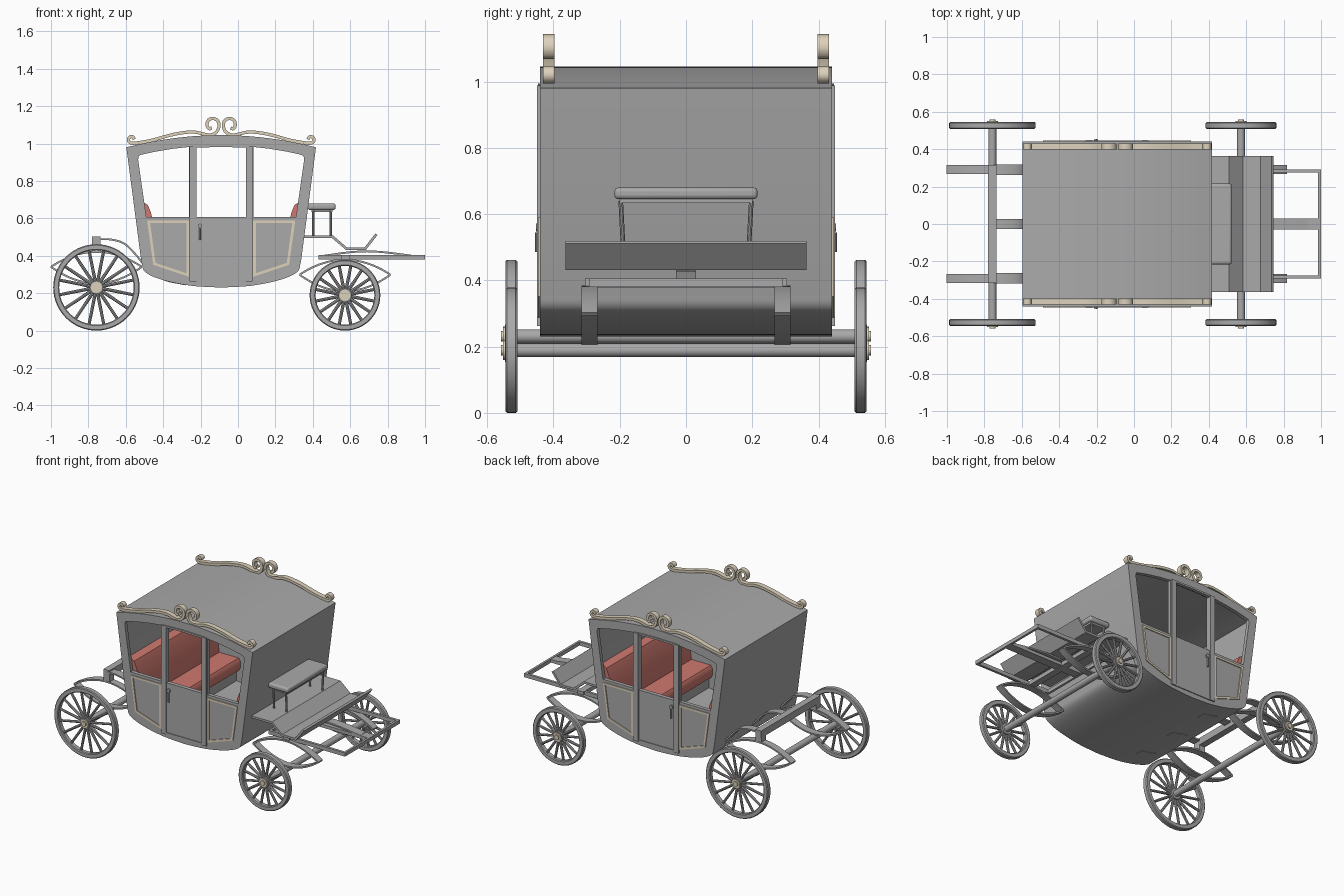
import bpy, bmesh
from math import sin, cos, pi, radians
from mathutils import Vector, Matrix

if "Cube" in bpy.data.objects:
    bpy.data.objects.remove(bpy.data.objects["Cube"])

def material(name, rgb):
    m = bpy.data.materials.new(name)
    m.diffuse_color = (*rgb, 1)
    m.use_nodes = True
    m.node_tree.nodes["Principled BSDF"].inputs["Base Color"].default_value = m.diffuse_color
    return m

GREY = material("dark_grey_paint", (0.40, 0.40, 0.40))
GOLD = material("pale_gold", (0.72, 0.64, 0.50))
RED = material("red_upholstery", (0.62, 0.19, 0.16))
CX = -0.09                      # centre line of the cabin

def shade(ob):
    bpy.ops.object.select_all(action='DESELECT')
    bpy.context.view_layer.objects.active = ob
    ob.select_set(True)
    bpy.ops.object.shade_smooth_by_angle(angle=radians(35))

def finish(name, bm, mat=None, bevel=0):
    bmesh.ops.recalc_face_normals(bm, faces=bm.faces[:])
    me = bpy.data.meshes.new(name)
    bm.to_mesh(me)
    bm.free()
    ob = bpy.data.objects.new(name, me)
    bpy.context.collection.objects.link(ob)
    me.materials.append(mat or GREY)
    if bevel:
        b = ob.modifiers.new("bevel", 'BEVEL')
        b.width, b.segments = bevel, 3
    shade(ob)
    return ob

def prism(name, pts, y0, y1, mat=None, bevel=0):
    """Extrude an x-z outline along y."""
    bm = bmesh.new()
    a = [bm.verts.new((x, y0, z)) for x, z in pts]
    b = [bm.verts.new((x, y1, z)) for x, z in pts]
    bm.faces.new(a)
    bm.faces.new(b)
    for i in range(len(pts)):
        j = (i + 1) % len(pts)
        bm.faces.new((a[i], a[j], b[j], b[i]))
    return finish(name, bm, mat, bevel)

def box(name, x0, x1, y0, y1, z0, z1, mat=None, bevel=0):
    return prism(name, [(x0, z0), (x1, z0), (x1, z1), (x0, z1)], y0, y1, mat, bevel)

def smooth(pts, n=6):
    """Catmull-Rom curve through the points."""
    p = [Vector(q) for q in pts]
    p = [2 * p[0] - p[1]] + p + [2 * p[-1] - p[-2]]
    out = []
    for a, b, c, d in zip(p, p[1:], p[2:], p[3:]):
        for k in range(n):
            t = k / n
            out.append(0.5 * (2*b + (c-a)*t + (2*a-5*b+4*c-d)*t*t + (3*b-a-3*c+d)*t**3))
    return [tuple(v) for v in out + [p[-2]]]

def strip(name, pts, t, y0, y1, mat=None, closed=False):
    """Flat bar of thickness t following an x-z path."""
    p = [Vector(q) for q in pts]
    n = len(p)
    bm, rings = bmesh.new(), []
    for i in range(n):
        prev = p[i-1] if (i or closed) else None
        nxt = p[(i+1) % n] if (i < n-1 or closed) else None
        d1 = (p[i] - prev).normalized() if prev else (nxt - p[i]).normalized()
        d2 = (nxt - p[i]).normalized() if nxt else d1
        d = (d1 + d2).normalized()
        o = Vector((-d.y, d.x)) * (t / 2 / max(0.4, d.dot(d1)))
        q, r = p[i] + o, p[i] - o
        rings.append([bm.verts.new(v) for v in
                      ((q.x, y0, q.y), (q.x, y1, q.y), (r.x, y1, r.y), (r.x, y0, r.y))])
    for i in range(n if closed else n-1):
        a, b = rings[i], rings[(i+1) % n]
        for k in range(4):
            bm.faces.new((a[k], a[(k+1) % 4], b[(k+1) % 4], b[k]))
    if not closed:
        bm.faces.new(rings[0])
        bm.faces.new(rings[-1])
    return finish(name, bm, mat)

def rod(bm, a, b, r0, r1=None, seg=10):
    a, b = Vector(a), Vector(b)
    m = Matrix.Translation((a+b)/2) @ (b-a).to_track_quat('Z', 'Y').to_matrix().to_4x4()
    bmesh.ops.create_cone(bm, cap_ends=True, segments=seg, radius1=r0,
                          radius2=r0 if r1 is None else r1, depth=(b-a).length, matrix=m)

def rods(name, items, mat=None, seg=10):
    bm = bmesh.new()
    for it in items:
        rod(bm, *it, seg=seg)
    return finish(name, bm, mat)

def mirror(pts):
    return [(2*CX - x, z) for x, z in pts][::-1]

# cabin shell: outer profile, hollowed, with windows cut through
def roof(x):
    return 1.045 - 0.065 * ((x - CX) / 0.507) ** 2

under = smooth([(-0.517, 0.37), (-0.495, 0.312), (-0.40, 0.270), (-0.25, 0.240), (CX, 0.230)])
profile = under + mirror(under)[1:]
profile += [(CX + 0.507 - 1.014*i/20, roof(CX + 0.507 - 1.014*i/20)) for i in range(21)]
cabin = prism("cabin", profile, -0.44, 0.44)
inner = [(CX + (x-CX)*0.945, 0.64 + (z-0.64)*0.94) for x, z in profile]
side_win = [(-0.49, 0.607), (-0.262, 0.607), (-0.262, 0.982), (-0.35, 0.972), (-0.44, 0.957),
            (-0.51, 0.942), (-0.53, 0.935), (-0.534, 0.915)]
door_win = [(-0.222, 0.607), (0.042, 0.607)]
door_win += [(0.042 - 0.033*i, roof(0.042 - 0.033*i) - 0.058) for i in range(9)]
cutters = [prism("cabin_cutter", inner, -0.415, 0.415)]
cutters += [prism("window_cutter", w, -0.6, 0.6) for w in (side_win, mirror(side_win), door_win)]
for c in cutters:
    mod = cabin.modifiers.new("cut", 'BOOLEAN')
    mod.operation, mod.solver, mod.object = 'DIFFERENCE', 'EXACT', c
shade(cabin)
for mod in [m.name for m in cabin.modifiers if m.type == 'BOOLEAN']:
    bpy.ops.object.modifier_apply(modifier=mod)
for c in cutters:
    bpy.data.objects.remove(c)
shade(cabin)

# doors, panel trim and roof scrolls on both sides
trim = [(-0.478, 0.582), (-0.268, 0.582), (-0.268, 0.297), (-0.447, 0.357)]
scroll = smooth([(-0.555, 1.022), (-0.562, 1.036), (-0.58, 1.034), (-0.586, 1.016),
                 (-0.572, 1.003), (-0.54, 1.004), (-0.46, 1.018), (-0.34, 1.05), (-0.24, 1.062),
                 (-0.16, 1.046), (-0.122, 1.056), (-0.103, 1.085), (-0.106, 1.118), (-0.13, 1.134),
                 (-0.157, 1.126), (-0.166, 1.1), (-0.155, 1.08), (-0.14, 1.083)], 4)
for s in (-1, 1):
    for x in (-0.24, 0.06):
        box("door_stile", x-0.018, x+0.018, s*0.425, s*0.449, 0.262, 0.988)
    box("door_panel", -0.225, 0.045, s*0.43, s*0.4415, 0.262, 0.607)
    box("door_bottom_rail", -0.225, 0.045, s*0.43, s*0.446, 0.262, 0.274)
    strip("door_top_rail", [(-0.24, 0.984), (CX, 0.988), (0.06, 0.984)], 0.012, s*0.425, s*0.447)
    rods("door_handle", [((-0.203, s*0.449, 0.485), (-0.203, s*0.449, 0.545), 0.006),
                         ((-0.203, s*0.44, 0.56), (-0.203, s*0.452, 0.56), 0.012)])
    for pts in (trim, mirror(trim)):
        strip("panel_trim", pts, 0.014, s*0.435, s*0.446, GOLD, closed=True)
    for pts in (scroll, mirror(scroll)):
        strip("roof_scroll", pts, 0.017, s*0.397, s*0.431, GOLD)

# facing passenger seats
back = [(-0.505, 0.40), (-0.425, 0.40), (-0.445, 0.54), (-0.465, 0.63), (-0.482, 0.672),
        (-0.50, 0.683), (-0.54, 0.683)]
cushion = [(-0.49, 0.35), (-0.28, 0.35), (-0.272, 0.37), (-0.272, 0.41), (-0.285, 0.43), (-0.49, 0.43)]
base = [(-0.46, 0.31), (-0.30, 0.265), (-0.30, 0.35), (-0.48, 0.35)]
for f in (lambda p: p, mirror):
    prism("seat_back", f(back), -0.414, 0.414, RED)
    prism("seat_cushion", f(cushion), -0.414, 0.414, RED)
    prism("seat_base", f(base), -0.414, 0.414)

# wheels, axles and leaf springs
def wheel(name, x, r, s, count):
    y, bm = s * 0.527, bmesh.new()
    prof = [(r, -0.013), (r, 0.013), (r-0.005, 0.018), (r-0.027, 0.018), (r-0.032, 0.013),
            (r-0.032, -0.013), (r-0.027, -0.018), (r-0.005, -0.018)]
    rings = []
    for i in range(56):
        a = 2*pi*i/56
        rings.append([bm.verts.new((x + q*cos(a), y + h, r + q*sin(a))) for q, h in prof])
    for i in range(56):
        a, b = rings[i], rings[(i+1) % 56]
        for k in range(8):
            bm.faces.new((a[k], a[(k+1) % 8], b[(k+1) % 8], b[k]))
    for i in range(count):
        a = 2*pi*(i+0.5)/count
        rod(bm, (x + 0.02*cos(a), y, r + 0.02*sin(a)),
            (x + (r-0.02)*cos(a), y, r + (r-0.02)*sin(a)), 0.009, 0.008, 8)
    rod(bm, (x, y-0.019, r), (x, y+0.019, r), 0.036, seg=24)
    finish(name, bm)
    rods(name + "_hub", [((x, y, r), (x, s*0.552, r), 0.029), ((x, y, r), (x, s*0.559, r), 0.016)], GOLD, 24)

half = 0.243
for tag, x, r in (("rear", -0.757, 0.231), ("front", 0.572, 0.189)):
    rods(tag + "_axle", [((x, -0.53, r), (x, 0.53, r), 0.021)], seg=20)
    ze = r + 0.11
    for s in (-1, 1):
        wheel(tag + "_wheel", x, r, s, 16)
        for d in (0.08, -0.088):
            leaf = [(x - half + 2*half*i/20, ze + d*(1 - (i/10 - 1)**2)) for i in range(21)]
            strip(tag + "_spring", leaf, 0.01, s*0.267, s*0.315)

# rear crossbar and arms sweeping under the cabin
box("rear_crossbar", -0.78, -0.736, -0.315, 0.315, 0.455, 0.502)
arm = smooth([(-0.75, 0.488), (-0.68, 0.487), (-0.61, 0.466), (-0.55, 0.41), (-0.49, 0.34),
              (-0.40, 0.275), (-0.28, 0.247)])
for y in (-0.29, 0, 0.29):
    strip("rear_arm", arm, 0.01, y-0.027, y+0.027)
    if y:
        box("rear_spring_block", -0.78, -0.736, y-0.024, y+0.024, 0.418, 0.458)

# driver footboard and bench
strip("footboard", [(0.34, 0.502), (0.505, 0.502), (0.58, 0.438), (0.68, 0.438), (0.74, 0.515)],
      0.014, -0.363, 0.363)
box("driver_seat", 0.372, 0.522, -0.216, 0.216, 0.645, 0.68, bevel=0.012)
box("driver_seat_rail", 0.392, 0.505, -0.2, 0.2, 0.633, 0.648)
rods("driver_seat_legs", [((x, s*0.19, 0.505), (x, s*0.197, 0.64), 0.007)
                          for x in (0.402, 0.495) for s in (-1, 1)])

# front shaft frame
for s in (-1, 1):
    box("shaft_rail", 0.43, 1.0, s*0.275, s*0.292, 0.38, 0.405)
for x in (0.43, 0.985):
    box("shaft_crossbar", x, x+0.015, -0.29, 0.29, 0.38, 0.405)
box("front_crossbar", 0.55, 0.595, -0.305, 0.305, 0.378, 0.405)
box("centre_beam", 0.43, 0.99, -0.03, 0.03, 0.382, 0.403)
strip("centre_leaf", smooth([(0.46, 0.40), (0.58, 0.417), (0.69, 0.424), (0.80, 0.417), (0.93, 0.40)]),
      0.01, -0.03, 0.03)
